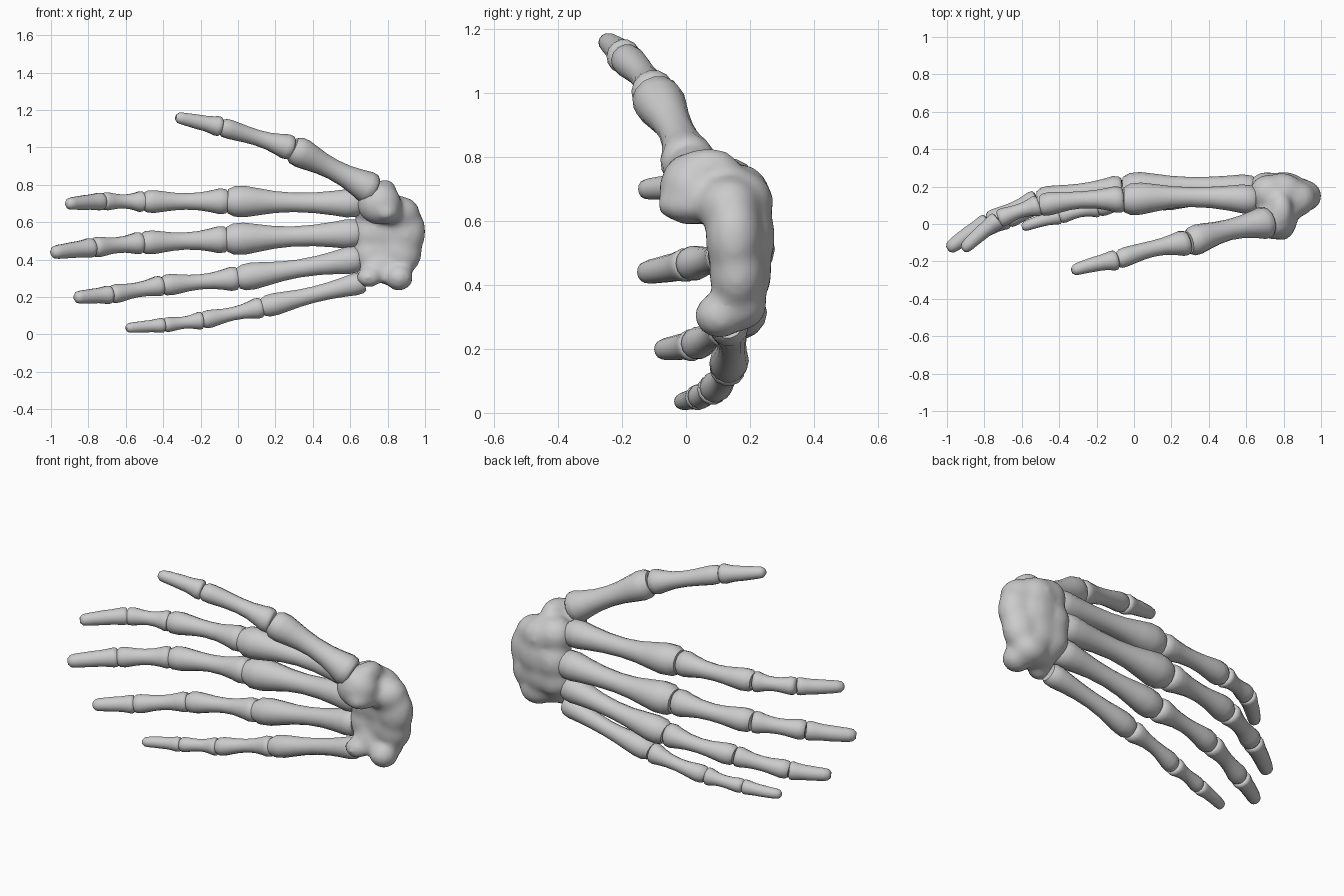
import bpy, bmesh, math
from mathutils import Vector, Matrix

if "Cube" in bpy.data.objects:
    bpy.data.objects.remove(bpy.data.objects["Cube"])

SIDES = 14


def finish(name, bm):
    bmesh.ops.recalc_face_normals(bm, faces=bm.faces)
    me = bpy.data.meshes.new(name)
    bm.to_mesh(me)
    bm.free()
    ob = bpy.data.objects.new(name, me)
    bpy.context.collection.objects.link(ob)
    for p in me.polygons:
        p.use_smooth = True
    return ob


def bone(name, p0, p1, r0, rm, r1, bend=0.0, tip=False):
    """Lofted bone: flared base r0, narrow shaft rm, knobbly head r1."""
    p0, p1 = Vector(p0), Vector(p1)
    axis = p1 - p0
    rot = axis.to_track_quat('Z', 'Y').to_matrix()
    mix = lambda a, b, f: a + (b - a) * f
    rings = [(0, r0 * .8), (.03, r0 * .97), (.1, r0), (.2, mix(r0, rm, .42)),
             (.34, mix(r0, rm, .85)), (.5, rm)]
    if tip:
        rings += [(.7, mix(rm, r1, .6)), (.84, r1), (.94, r1 * .88), (1, r1 * .45)]
    else:
        rings += [(.64, mix(rm, r1, .2)), (.77, mix(rm, r1, .65)), (.87, r1),
                  (.95, r1 * .97), (1, r1 * .76)]
    bm = bmesh.new()
    loops = []
    for t, r in rings:
        c = p0 + axis * t + Vector((0, bend * math.sin(math.pi * t), 0))
        loops.append([bm.verts.new(c + rot @ Vector((
            r * math.cos(2 * math.pi * k / SIDES), r * math.sin(2 * math.pi * k / SIDES), 0)))
            for k in range(SIDES)])
    for a, b in zip(loops, loops[1:]):
        for k in range(SIDES):
            j = (k + 1) % SIDES
            bm.faces.new((a[k], a[j], b[j], b[k]))
    bm.faces.new(loops[0])
    bm.faces.new(loops[-1])
    ob = finish(name, bm)
    ob.data.set_sharp_from_angle(angle=math.radians(50))
    return ob


# Digits: joint positions from wrist to tip, then (base, shaft, head) radii per bone
digits = {
    "thumb": ([(.725, .01, .77), (.29, -.1, .995), (-.09, -.192, 1.11), (-.332, -.25, 1.162)],
              [(.086, .056, .08), (.068, .043, .052), (.054, .04, .033)]),
    "index": ([(.65, .13, .70), (-.055, .13, .712), (-.505, .1, .71), (-.725, .025, .712), (-.915, -.138, .698)],
              [(.077, .053, .086), (.07, .045, .062), (.056, .038, .049), (.048, .04, .034)]),
    "middle": ([(.65, .18, .54), (-.06, .185, .508), (-.515, .125, .49), (-.775, .01, .465), (-.995, -.135, .437)],
               [(.08, .055, .088), (.073, .047, .065), (.06, .043, .055), (.053, .043, .038)]),
    "ring": ([(.65, .165, .405), (0, .175, .30), (-.405, .125, .262), (-.68, .025, .213), (-.872, -.08, .197)],
             [(.074, .049, .074), (.065, .041, .058), (.055, .04, .051), (.05, .04, .035)]),
    "little": ([(.675, .13, .28), (.13, .13, .145), (-.19, .085, .075), (-.395, .04, .05), (-.598, -.018, .034)],
               [(.06, .044, .061), (.056, .036, .049), (.048, .033, .04), (.04, .032, .028)]),
}
for digit, (pts, radii) in digits.items():
    for i, (r0, rm, r1) in enumerate(radii):
        last = i == len(radii) - 1
        label = "metacarpal" if i == 0 else f"phalanx_{i}"
        bone(f"{digit}_{label}", pts[i], pts[i + 1], r0, rm, r1,
             bend=.014 if i < 2 else .006, tip=last)

# Wrist: overlapping rounded carpal bones fused into one lump (centre, radii)
carpals = [
    ((.755, .015, .70), (.12, .10, .115)),   # trapezium, towards the thumb
    ((.79, .03, .65), (.085, .125, .06)),
    ((.785, .07, .765), (.065, .10, .065)),
    ((.72, .165, .68), (.105, .10, .10)),
    ((.79, .17, .66), (.12, .105, .10)),
    ((.865, .135, .645), (.11, .10, .095)),  # scaphoid
    ((.71, .185, .54), (.105, .095, .12)),   # capitate
    ((.80, .18, .55), (.13, .10, .14)),
    ((.895, .15, .55), (.11, .09, .14)),     # lunate
    ((.71, .18, .43), (.105, .09, .10)),     # hamate
    ((.79, .18, .44), (.11, .09, .11)),
    ((.70, .09, .305), (.07, .06, .055)),    # hamate hook
    ((.75, .15, .355), (.10, .08, .08)),
    ((.875, .16, .44), (.11, .09, .12)),     # triquetrum
    ((.83, .17, .34), (.10, .085, .085)),
    ((.86, .105, .305), (.078, .08, .073)),  # pisiform
]
bm = bmesh.new()
for c, r in carpals:
    bmesh.ops.create_uvsphere(bm, u_segments=20, v_segments=12, radius=1,
                              matrix=Matrix.Translation(c) @ Matrix.Diagonal((*r, 1)))
wrist = finish("carpal_bones", bm)
rem = wrist.modifiers.new("fuse", 'REMESH')
rem.mode = 'VOXEL'
rem.voxel_size = .016
rem.use_smooth_shade = True
sm = wrist.modifiers.new("soften", 'SMOOTH')
sm.factor = .5
sm.iterations = 14
